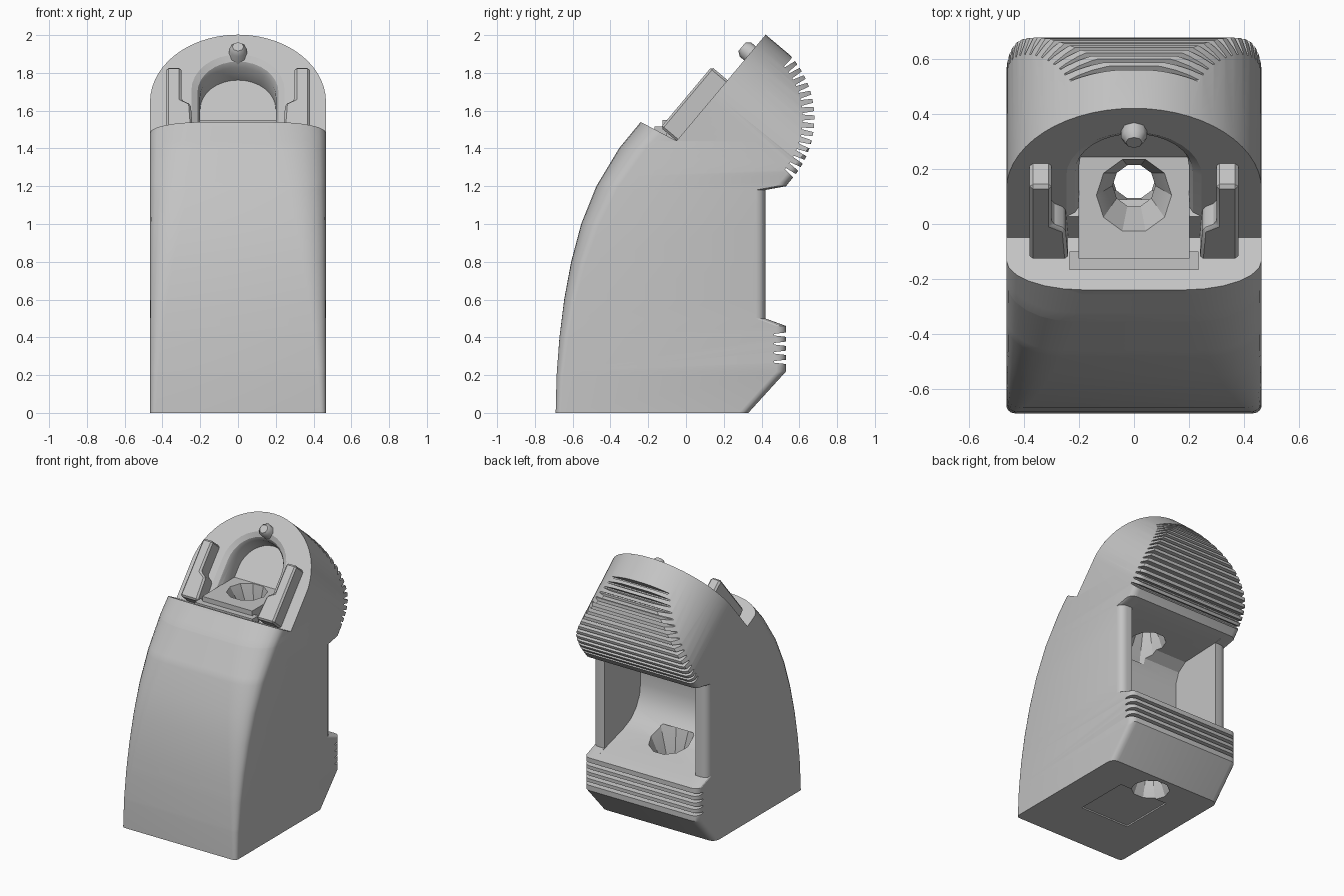
import bpy, bmesh, math
from mathutils import Matrix, Vector

cube = bpy.data.objects.get("Cube")
if cube:
    bpy.data.objects.remove(cube, do_unlink=True)

grey = bpy.data.materials.new("light_grey")
grey.use_nodes = True
colour = (0.55, 0.55, 0.55, 1)
grey.diffuse_color = colour
for node in grey.node_tree.nodes:
    if node.type == "BSDF_PRINCIPLED":
        node.inputs["Base Color"].default_value = colour

HALF = 0.465
TILT = math.radians(50)
CO, SI = math.cos(TILT), math.sin(TILT)
# Frame of the sloped face: local x across, y up the slope, z outward
SLOPE = Matrix(((1, 0, 0, 0), (0, CO, -SI, -0.05), (0, SI, CO, 1.44), (0, 0, 0, 1)))
# Frame for side profiles: (y, z) outline extruded along x
SIDE = Matrix(((0, 0, 1, 0), (1, 0, 0, 0), (0, 1, 0, 0), (0, 0, 0, 1)))


def loft(name, parts, matrix=Matrix()):
    """Each part is a list of rings, joined in order and capped."""
    bm = bmesh.new()
    for rings in parts:
        loops = [[bm.verts.new(matrix @ Vector(p)) for p in ring] for ring in rings]
        for a, b in zip(loops, loops[1:]):
            for i in range(len(a)):
                j = (i + 1) % len(a)
                bm.faces.new((a[i], a[j], b[j], b[i]))
        bm.faces.new(loops[0])
        bm.faces.new(loops[-1])
    bmesh.ops.recalc_face_normals(bm, faces=bm.faces)
    mesh = bpy.data.meshes.new(name)
    bm.to_mesh(mesh)
    bm.free()
    mesh.materials.append(grey)
    ob = bpy.data.objects.new(name, mesh)
    bpy.context.scene.collection.objects.link(ob)
    return ob


def prism(outline, lo, hi):
    return [[(a, b, c) for a, b in outline] for c in (lo, hi)]


def box(x, y0, y1, z0, z1):
    return prism([(-x, y0), (x, y0), (x, y1), (-x, y1)], z0, z1)


def apply_modifiers(ob):
    bpy.context.view_layer.update()
    deps = bpy.context.evaluated_depsgraph_get()
    mesh = bpy.data.meshes.new_from_object(ob.evaluated_get(deps))
    ob.modifiers.clear()
    ob.data = mesh


def combine(ob, tool, operation="DIFFERENCE"):
    tool.hide_render = True
    mod = ob.modifiers.new("combine", "BOOLEAN")
    mod.operation, mod.solver, mod.object = operation, "EXACT", tool
    apply_modifiers(ob)
    bpy.data.objects.remove(tool, do_unlink=True)


def smooth(ob, angle=28):
    bpy.ops.object.select_all(action="DESELECT")
    ob.select_set(True)
    bpy.context.view_layer.objects.active = ob
    bpy.ops.object.shade_smooth_by_angle(angle=math.radians(angle))


def soften(ob, width):
    mod = ob.modifiers.new("bevel", "BEVEL")
    mod.width, mod.segments = width, 1
    apply_modifiers(ob)
    smooth(ob)


def lerp(points, z):
    for (z0, y0), (z1, y1) in zip(points, points[1:]):
        if z <= z1:
            return y0 + (y1 - y0) * (z - z0) / (z1 - z0)
    return points[-1][1]


# Body: stacked sections following the front curve and the stepped back
front = [(0, -.69), (.2, -.685), (.4, -.67), (.6, -.645), (.8, -.608), (1, -.555),
         (1.2, -.475), (1.4, -.355), (1.54, -.24), (1.7, -.1), (2.06, .2)]
HEAD_Y, HEAD_Z, HEAD_R = .185, 1.56, .495
back = [(0, .33), (.22, .53), (.46, .53), (.5, .42), (1.18, .42), (1.2, .53)]
for i in range(19):
    a = math.radians(-43 + 86 * i / 18)
    back.append((HEAD_Z + HEAD_R * math.sin(a), HEAD_Y + HEAD_R * math.cos(a)))
back += [(1.92, .58), (2.06, .58)]


def section(z):
    yf, yb = lerp(front, z), lerp(back, z)
    k = min(z / 1.54, 1) ** 1.5
    wide, deep, r = .03 + .25 * k, .03 + .13 * k, .05
    half = []
    for i in range(7):
        a = math.pi / 2 * i / 6
        half.append((HALF - wide * (1 - math.sin(a)), yf + deep * (1 - math.cos(a)), z))
    for i in range(5):
        a = math.pi / 2 * i / 4
        half.append((HALF - r + r * math.cos(a), yb - r + r * math.sin(a), z))
    return half + [(-x, y, h) for x, y, h in reversed(half)]


levels = sorted({round(z, 4) for z, _ in front + back})
body = loft("body", [[section(z) for z in levels]])


# Round the head along the slope, then cut the slope and the front lip
def arch(radius, centre, bottom, steps=28):
    arc = [(radius * math.cos(math.pi * i / steps), centre + radius * math.sin(math.pi * i / steps))
           for i in range(steps + 1)]
    return arc + [(-radius, bottom), (radius, bottom)]


combine(body, loft("head_round", [prism(arch(HALF + .001, .268, -3), -2, 1.5)], SLOPE), "INTERSECT")
notch = [(-.05, 1.44), (.5338, 2.1357), (.5, 2.3), (-1, 2.3), (-1, 1.94)]
combine(body, loft("slope_cut", [prism(notch, -1, 1)], SIDE))

# Arched pocket with a flared rim, and the flat seat inside it
rings = [[(x, s, t) for x, s in arch(r, .35, .12, 16)]
         for r, t in ((.2, -.155), (.2, -.05), (.215, -.02), (.25, .002), (.25, .2))]
combine(body, loft("pocket_cut", [rings], SLOPE))
combine(body, loft("seat", [box(.203, -.125, .27, 1.37, 1.55)]), "UNION")
combine(body, loft("seat_step", [box(.235, -.168, -.1, 1.42, 1.515)]), "UNION")

# Rear chamber with a scooped front wall
scoop = [(.7, .41), (.42, .497), (.2, .56), (.11, .6), (.05, .66), (.01, .74), (0, .82),
         (0, 1.04), (.03, 1.12), (.1, 1.17), (.42, 1.183), (.7, 1.225)]
combine(body, loft("chamber_cut", [prism(scoop, -.37, .37)], SIDE))


# Funnel-ended holes through seat and base
def circle(y, z, r, n=10):
    return [(r * math.cos(math.tau * i / n), y + r * math.sin(math.tau * i / n), z) for i in range(n)]


upper = [circle(*c) for c in ((.15, 1.08, .16), (.14, 1.3, .078), (.14, 1.4, .078), (.1, 1.57, .145))]
lower = [circle(*c) for c in ((.17, -.02, .14), (.17, .14, .08), (.17, .38, .08), (.2, .62, .17))]
combine(body, loft("base_recess", [box(.2, -.31, .1, -.1, .01)]))
combine(body, loft("hole_cut", [upper, lower]))

# Grip grooves: radial on the head, level on the lower ledge
grooves = []


def groove(y, z, angle, depth):
    d, n = Vector((math.cos(angle), math.sin(angle))), Vector((-math.sin(angle), math.cos(angle)))
    p = Vector((y, z))
    tip, out = p - d * depth, p + d * .03
    outline = [tip - n * .004, out - n * .015, out + n * .015, tip + n * .004]
    grooves.append(prism([tuple(v) for v in outline], -.6, .6))


for i in range(16):
    a = math.radians(-38 + 77 * i / 15)
    groove(HEAD_Y + HEAD_R * math.cos(a), HEAD_Z + HEAD_R * math.sin(a), a, .062)
for i in range(4):
    groove(.53, .27 + .048 * i, 0, .065)
combine(body, loft("groove_cut", grooves, SIDE))
smooth(body)

# Clip rails on both sides of the pocket
rail = [(.38, 0), (.38, .42), (.3, .42), (.3, .2), (.25, .17), (.24, 0)]
for name, side in (("left_rail", 1), ("right_rail", -1)):
    soften(loft(name, [prism([(side * x, s) for x, s in rail], -.02, .11)], SLOPE), .012)

# Pin at the top of the pocket
pin = [[(x, y + .605, t) for x, y, _ in circle(0, 0, r, 8)]
       for r, t in ((.048, -.155), (.048, .03), (.03, .055))]
smooth(loft("pin", [pin], SLOPE), 50)
